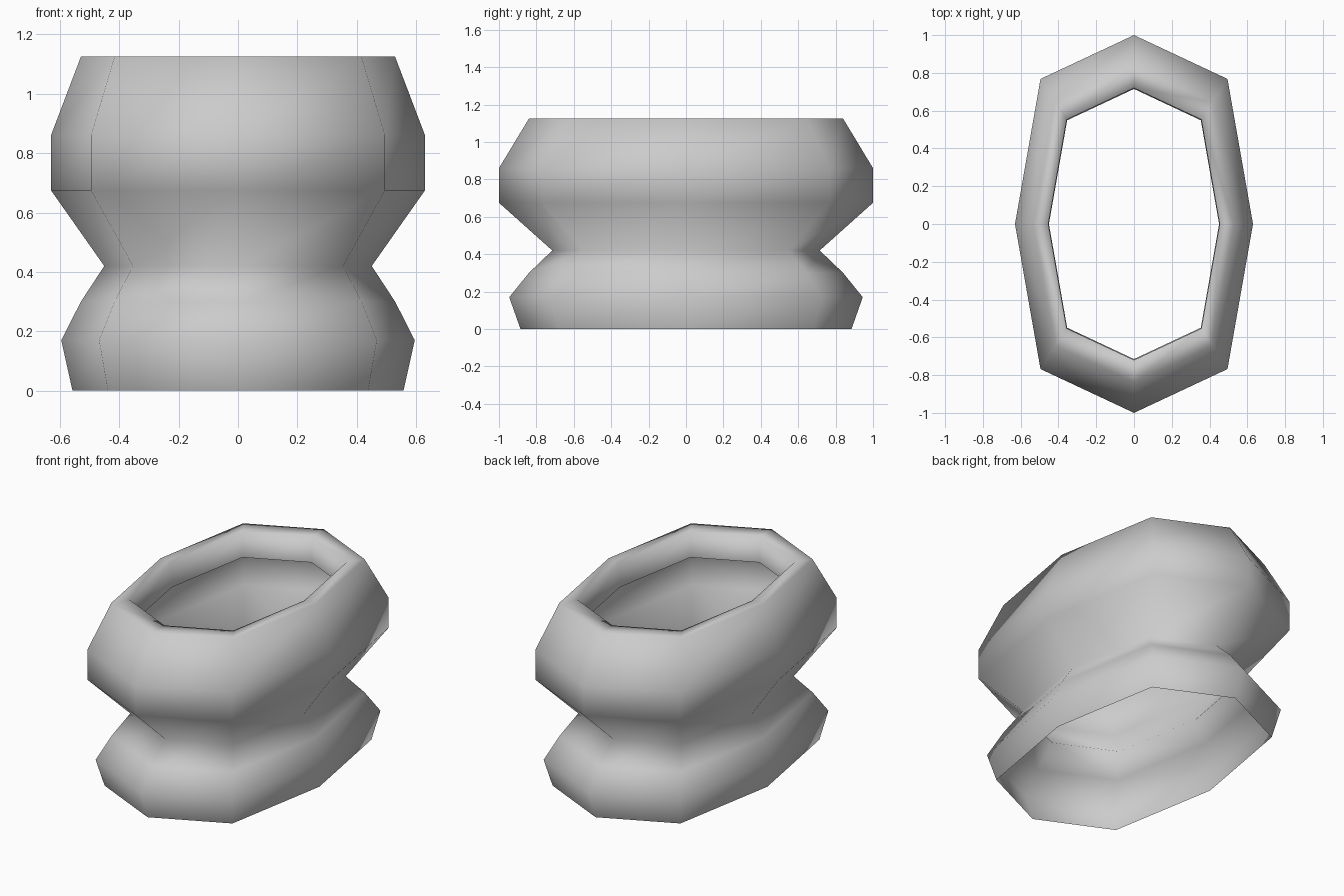
import bpy
import bmesh

cube = bpy.data.objects.get("Cube")
if cube:
    bpy.data.objects.remove(cube, do_unlink=True)

# Plain grey clay
clay = bpy.data.materials.new("grey_clay")
clay.use_nodes = True
GREY = (0.6, 0.6, 0.6, 1.0)
clay.diffuse_color = GREY
clay.node_tree.nodes["Principled BSDF"].inputs["Base Color"].default_value = GREY

# Eight-sided outline, counter-clockwise from the left side
quarter = [(0.63, 0.0), (0.495, 0.768), (0.0, 1.0), (-0.495, 0.768)]
outline = quarter + [(-x, -y) for x, y in quarter]

# Wall profile as (scale, height), from the open foot to the turned-in lip
profile = [(0.885, 0.0), (0.945, 0.17), (0.84, 0.30), (0.715, 0.42),
           (1.0, 0.675), (1.0, 0.86), (0.84, 1.125), (0.72, 1.125), (0.72, 0.965)]


def loft(name, outline, profile, material):
    """Sweep a closed outline through scaled rings, leaving both ends open."""
    bm = bmesh.new()
    rings = [[bm.verts.new((x * s, y * s, z)) for x, y in outline] for s, z in profile]
    n = len(outline)
    for low, high in zip(rings, rings[1:]):
        for i in range(n):
            j = (i + 1) % n
            bm.faces.new((low[i], low[j], high[j], high[i])).smooth = True
    mesh = bpy.data.meshes.new(name)
    bm.to_mesh(mesh)
    bm.free()
    mesh.materials.append(material)
    obj = bpy.data.objects.new(name, mesh)
    bpy.context.collection.objects.link(obj)
    return obj


# Waisted pot body
loft("pot_body", outline, profile, clay)
